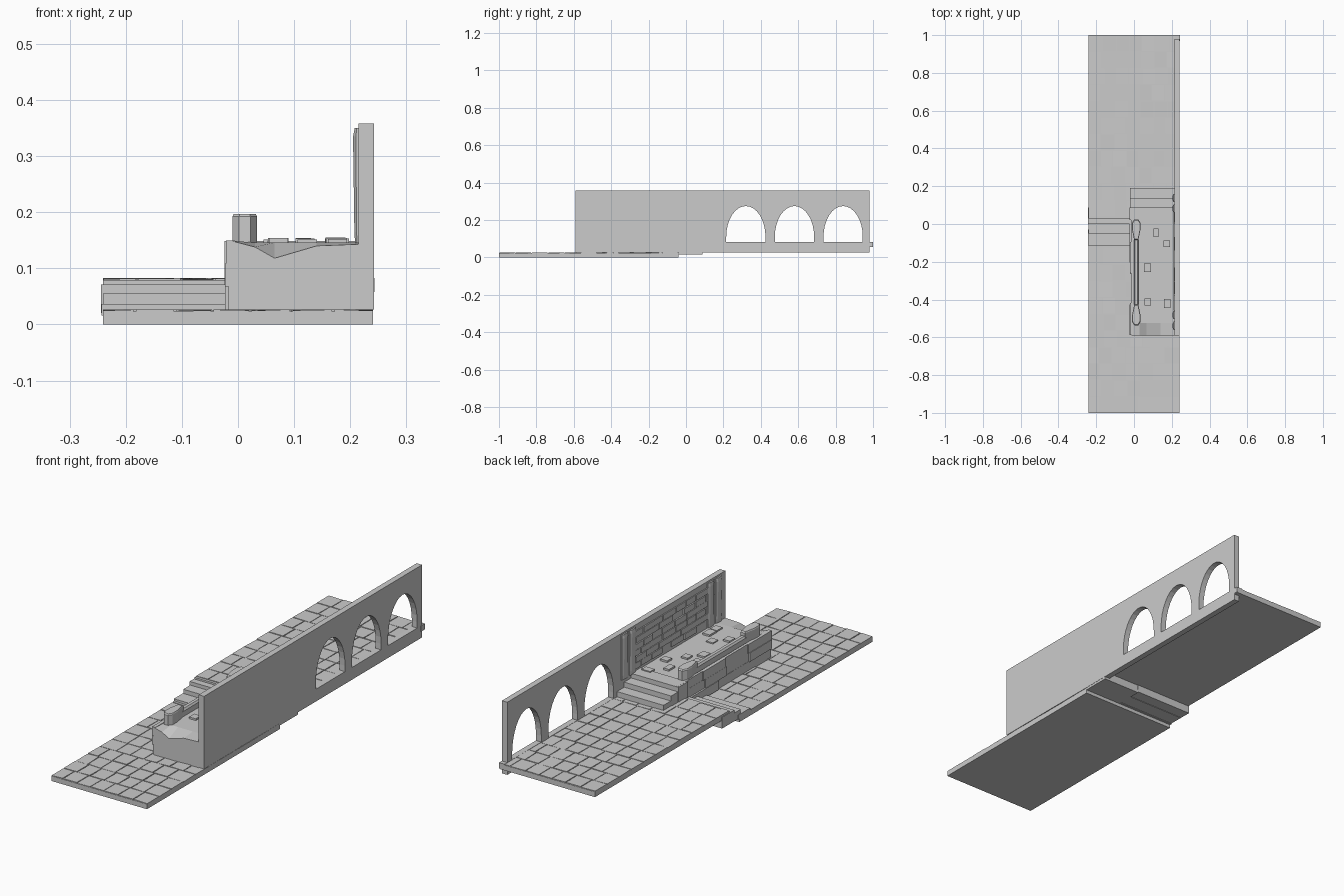
import bpy, bmesh, math, random

if "Cube" in bpy.data.objects:
    bpy.data.objects.remove(bpy.data.objects["Cube"])
random.seed(4)


def finish(name, bm):
    bmesh.ops.recalc_face_normals(bm, faces=bm.faces)
    me = bpy.data.meshes.new(name)
    bm.to_mesh(me)
    bm.free()
    ob = bpy.data.objects.new(name, me)
    bpy.context.collection.objects.link(ob)
    return ob


def add_box(bm, x0, x1, y0, y1, z0, z1):
    vs = bmesh.ops.create_cube(bm, size=1)['verts']
    for v in vs:
        v.co = (x1 if v.co.x > 0 else x0, y1 if v.co.y > 0 else y0, z1 if v.co.z > 0 else z0)
    return vs


def boxes(name, items):
    bm = bmesh.new()
    for b in items:
        add_box(bm, *b)
    return finish(name, bm)


def loft(name, sections):
    """Skin closed sections that have the same number of points."""
    bm = bmesh.new()
    rings = [[bm.verts.new(p) for p in s] for s in sections]
    n = len(rings[0])
    for a, b in zip(rings, rings[1:]):
        for i in range(n):
            bm.faces.new((a[i], a[(i + 1) % n], b[(i + 1) % n], b[i]))
    bm.faces.new(rings[0])
    bm.faces.new(rings[-1])
    return finish(name, bm)


def paving(name, y0, y1, top, x0=-0.241, x1=0.241, rows=11, cols=7):
    """Slightly uneven tiles with open joints; every row is staggered a little."""
    bm = bmesh.new()
    dy = (y1 - y0) / rows
    dx = (x1 - x0) / cols
    for r in range(rows):
        off = random.uniform(-0.2, 0.2) * dx
        xs = [x0] + [x0 + i * dx + off + random.uniform(-.006, .006) for i in range(1, cols)] + [x1]
        for a, b in zip(xs, xs[1:]):
            g = 0.002
            vs = add_box(bm, a + g * (a > x0), b - g * (b < x1), y0 + r * dy + g,
                         y0 + (r + 1) * dy - g, top - 0.006, top)
            for v in vs:
                if v.co.z > top - 0.003:
                    v.co.z -= random.uniform(0, 0.003)
    return finish(name, bm)


# Floors at two levels
boxes("front_floor_slab", [(-0.241, 0.241, -1, -0.04, 0, 0.023)])
boxes("back_floor_slab", [(-0.241, 0.241, 0.03, 1, 0.055, 0.079)])
paving("front_floor_tiles", -1, -0.04, 0.027)
paving("back_floor_tiles", 0.04, 1, 0.083)

# Low steps joining the floors
boxes("floor_steps", [(-0.243, 0.05, -0.115, -0.03, 0.016, 0.036),
                      (-0.241, 0.05, -0.05, 0.035, 0.018, 0.055),
                      (-0.244, 0.05, 0.0, 0.088, 0.02, 0.071),
                      (0.05, 0.241, -0.04, 0.088, 0.016, 0.03)])

# Side wall: outline with arch openings cut through
wall = boxes("arcade_wall", [(0.215, 0.242, -0.59, 0.98, 0.027, 0.358)])
bm = bmesh.new()
for cy in (0.32, 0.58, 0.84):
    pts = [(cy + 0.105, 0.083)]
    for i in range(17):
        a = math.pi * i / 16
        pts.append((cy + 0.105 * math.cos(a), 0.11 + 0.165 * math.sin(a)))
    pts.append((cy - 0.105, 0.083))
    f = bm.faces.new([bm.verts.new((0.19, y, z)) for y, z in pts])
    ret = bmesh.ops.extrude_face_region(bm, geom=[f])
    for v in ret['geom']:
        if isinstance(v, bmesh.types.BMVert):
            v.co.x = 0.27
cutter = finish("arch_cutter", bm)
cutter.hide_render = True
cutter.hide_viewport = True
m = wall.modifiers.new("arches", 'BOOLEAN')
m.operation = 'DIFFERENCE'
m.solver = 'EXACT'
m.object = cutter
boxes("wall_end_block", [(0.215, 0.243, 0.97, 1.0, 0.058, 0.083)])

# Raised platform with a broken front edge
front = [(-0.012, .149), (0.03, .138), (0.065, .118), (0.14, .140), (0.216, .143)]
secs = []
for y, k in ((-0.59, 0), (-0.525, 1), (0.085, 1)):
    top = [(x, y, z + k * (0.146 - z)) for x, z in front]
    secs.append(top + [(0.216, y, 0.02), (-0.012, y, 0.02)])
loft("platform", secs)

# Stairs from platform down to the back floor
boxes("platform_stairs", [(-0.024, 0.216, 0.02, 0.088, 0.06, 0.149),
                          (-0.022, 0.216, 0.08, 0.138, 0.06, 0.128),
                          (-0.020, 0.216, 0.13, 0.19, 0.06, 0.105)])

# Stone cladding on the platform side
bm = bmesh.new()
for r in range(3):
    z0 = 0.027 + r * 0.041
    y = -0.588
    while y < 0.08:
        y1 = min(y + random.uniform(0.09, 0.17), 0.085)
        d = random.choice((0.016, 0.017, 0.021, 0.023))
        add_box(bm, -d, -0.005, y, y1, z0, z0 + 0.0405)
        y = y1
finish("platform_cladding", bm)

# Loose paving stones on the platform top
bm = bmesh.new()
for i in range(9):
    for j in range(3):
        if random.random() < 0.5:
            x = 0.05 + j * 0.055 + random.uniform(-.006, .006)
            y = -0.5 + i * 0.062 + random.uniform(-.01, .01)
            add_box(bm, x, x + random.uniform(.025, .045), y, y + random.uniform(.03, .05),
                    0.14, random.uniform(0.148, 0.155))
finish("platform_paving", bm)

# Balustrade: two pointed posts and a rail
rail_x = 0.012
post = [(-0.010, -0.055), (0.010, -0.055), (0.022, -0.037), (0.022, 0.0),
        (0.011, 0.055), (-0.011, 0.055), (-0.022, 0.0), (-0.022, -0.037)]
for name, cy, s in (("front_post", -0.482, 1), ("back_post", -0.03, -1)):
    loft(name, [[(rail_x + x * k, cy + s * y * k, z) for x, y in post]
                for z, k in ((0.14, 1), (0.192, 1), (0.197, 0.9))])
prof = [(-0.013, .14), (0.013, .14), (0.013, .170), (0.007, .178), (-0.007, .178), (-0.013, .170)]
loft("rail", [[(rail_x + x, y, z) for x, z in prof] for y in (-0.45, -0.06)])

# Brick relief on the inner wall face
bm = bmesh.new()
for r in range(6):
    z0 = 0.158 + r * 0.029
    y = -0.44 - (r % 2) * 0.02
    while y < 0.06:
        y1 = min(y + random.uniform(0.06, 0.1), 0.07)
        if random.random() < 0.85 and y1 - y > 0.02:
            add_box(bm, 0.215 - random.uniform(0.003, 0.007), 0.218, y + 0.002, y1 - 0.002,
                    z0 + 0.0015, z0 + 0.0275)
        y = y1
finish("wall_bricks", bm)

# Paired pilasters with chamfered faces at both ends of the relief
for name, cy in (("front_pilaster", -0.51), ("back_pilaster", 0.11)):
    for i, o in enumerate((-0.028, 0.028)):
        ring = [(0.217, -0.022), (0.210, -0.022), (0.205, -0.012),
                (0.205, 0.012), (0.210, 0.022), (0.217, 0.022)]
        loft(f"{name}_{i + 1}", [[(0.217 - (0.217 - x) * k, cy + o + y, z) for x, y in ring]
                                 for z, k in ((0.145, 0.7), (0.165, 0.8), (0.335, 1), (0.35, 0.75))])
